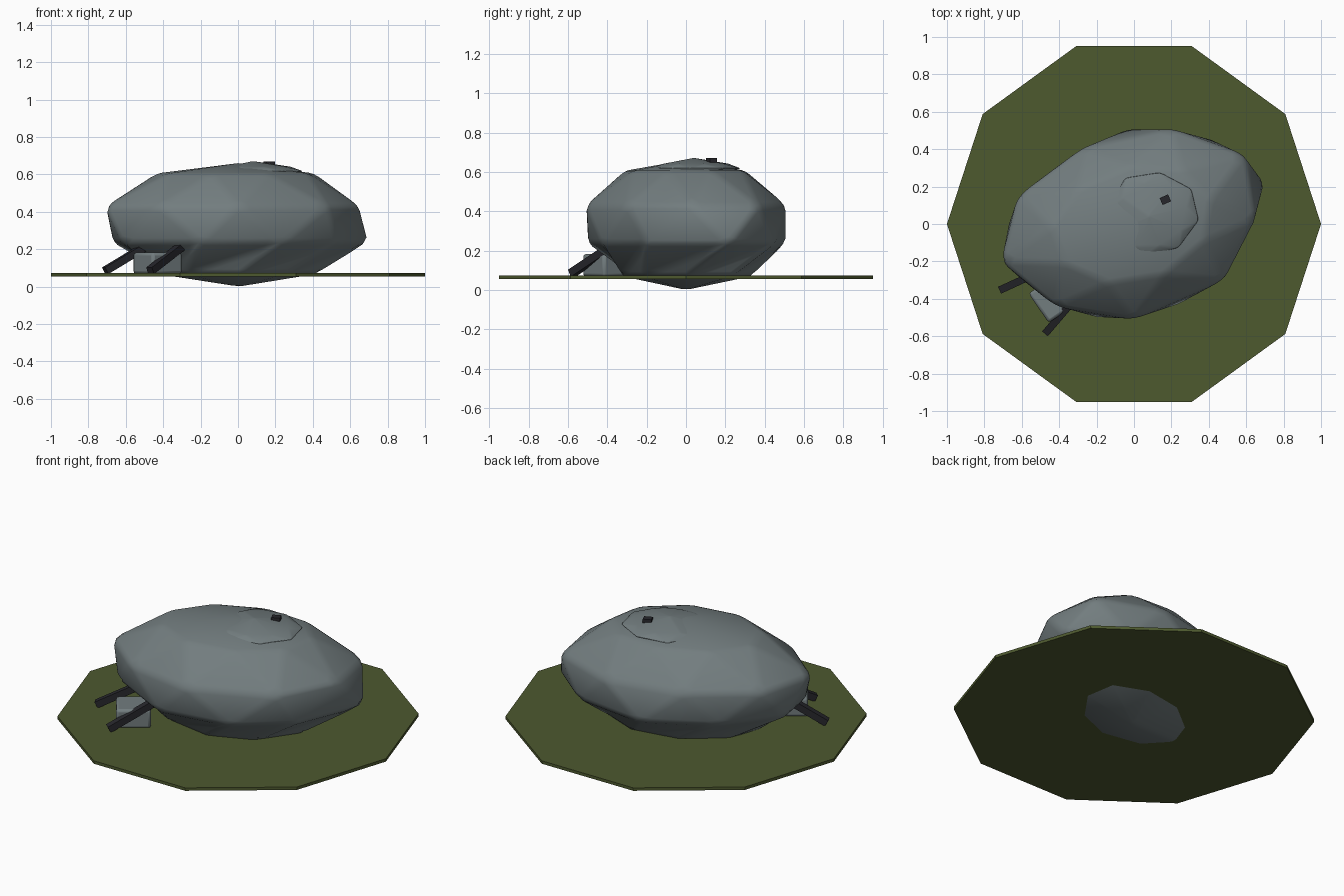
import bpy, math
from mathutils import Vector

if "Cube" in bpy.data.objects:
    bpy.data.objects.remove(bpy.data.objects["Cube"])


def material(name, rgb):
    m = bpy.data.materials.new(name)
    m.diffuse_color = (*rgb, 1)
    m.use_nodes = True
    m.node_tree.nodes["Principled BSDF"].inputs["Base Color"].default_value = m.diffuse_color
    return m


ROCK = material("grey stone", (0.17, 0.205, 0.212))
GRASS = material("moss green", (0.075, 0.1, 0.028))
DARK = material("dark twig", (0.02, 0.02, 0.025))


def add_mesh(name, verts, faces, mat, bevel=0.0, smooth=None):
    me = bpy.data.meshes.new(name)
    me.from_pydata([tuple(v) for v in verts], [], faces)
    ob = bpy.data.objects.new(name, me)
    bpy.context.collection.objects.link(ob)
    me.materials.append(mat)
    if bevel:
        b = ob.modifiers.new("worn edges", 'BEVEL')
        b.width, b.segments, b.limit_method = bevel, 2, 'ANGLE'
        b.angle_limit = math.radians(10)
    if smooth:
        bpy.ops.object.select_all(action='DESELECT')
        ob.select_set(True)
        bpy.context.view_layer.objects.active = ob
        bpy.ops.object.shade_smooth_by_angle(angle=math.radians(smooth))
    return ob


def faceted_rock(name, bottom, rings, top, mat, bevel, smooth):
    """Stack of rings, each turned half a step: zigzag triangles between them.
    rings = [(points, z, shift)], shift 1: point i sits between i and i+1 of the ring below."""
    n = len(rings[0][0])
    verts, faces = [bottom], []
    for pts, z, _ in rings:
        verts += [(x, y, z) for x, y in pts]
    verts.append(top)
    last = len(verts) - 1
    for i in range(n):
        j = (i + 1) % n
        faces.append((0, 1 + j, 1 + i))
        o = 1 + (len(rings) - 1) * n
        faces.append((o + i, o + j, last))
        for r in range(1, len(rings)):
            a, b = 1 + (r - 1) * n, 1 + r * n
            if rings[r][2]:
                faces += [(a + i, a + j, b + i), (a + j, b + j, b + i)]
            else:
                faces += [(a + i, b + j, b + i), (a + i, a + j, b + j)]
    return add_mesh(name, verts, faces, mat, bevel, smooth)


def between(pts, s):
    n = len(pts)
    return [((pts[i][0] + pts[(i + 1) % n][0]) / 2 * s,
             (pts[i][1] + pts[(i + 1) % n][1]) / 2 * s) for i in range(n)]


# ground patch: ten sided plate
dec = [(math.cos(k * math.pi / 5), math.sin(k * math.pi / 5)) for k in range(10)]
add_mesh("ground_patch", [(x, y, z) for z in (0.055, 0.073) for x, y in dec],
         [tuple(reversed(range(10))), tuple(range(10, 20))] +
         [(k, (k + 1) % 10, 10 + (k + 1) % 10, 10 + k) for k in range(10)], GRASS)

# main boulder
upper = [(-.42, -.44), (0, -.51), (.48, -.3), (.65, .03), (.59, .37),
         (.2, .51), (-.27, .41), (-.62, .15), (-.71, -.2)]
lower = [(-.2, -.5), (.24, -.43), (.53, -.2), (.7, .22), (.42, .45),
         (-.03, .51), (-.42, .3), (-.67, 0), (-.62, -.28)]
foot = between(lower, 0.7)
foot = foot[-1:] + foot[:-1]
faceted_rock("boulder", (0, 0, 0),
             [(foot, 0.07, 0), (lower, 0.235, 0), (upper, 0.43, 0),
              (between(upper, 0.66), 0.605, 1)],
             (0, 0, 0.66), ROCK, 0.025, 60)

# thin cap stone lying on top
rim = [(-.15, .07), (-.05, -.14), (.05, -.18), (.24, -.13), (.35, .02),
       (.31, .19), (.14, .28), (-.05, .25)]
crown = [(.1 + (x - .1) * .8, .04 + (y - .04) * .8) for x, y in rim]
faceted_rock("cap_stone", (.1, .04, .57), [(rim, 0.617, 0), (between(
    [(x - .1, y - .04) for x, y in rim], 0.82), 0.638, 1)][:1] +
    [([(p[0] / 2 + q[0] / 2, p[1] / 2 + q[1] / 2)
       for p, q in zip(crown, crown[1:] + crown[:1])], 0.641, 1)],
    (.08, .04, .671), ROCK, 0.008, 60)


def block(name, start, end, w, h, mat, bevel=0.0, smooth=None):
    """Box running from start to end."""
    a, b = Vector(start), Vector(end)
    d = (b - a).normalized()
    s = d.cross(Vector((0, 0, 1))).normalized() * w / 2
    u = s.cross(d).normalized() * h / 2
    verts = [p + i * s + j * u for p in (a, b)
             for i, j in ((-1, -1), (1, -1), (1, 1), (-1, 1))]
    faces = [(0, 1, 2, 3), (7, 6, 5, 4)] + \
            [(k, k + 4, (k + 1) % 4 + 4, (k + 1) % 4) for k in range(4)]
    return add_mesh(name, verts, faces, mat, bevel, smooth)


# small stone tucked under the front left side
block("small_stone", (-.51, -.45, .125), (-.35, -.34, .125), .19, .115, ROCK, .015, 40)

# dark twigs and the chip on top
block("twig_left", (-.71, -.35, .085), (-.47, -.24, .23), .04, .04, DARK)
block("twig_right", (-.47, -.58, .085), (-.29, -.37, .225), .04, .04, DARK)
block("top_chip", (.145, .12, .655), (.19, .14, .655), .04, .03, DARK)
